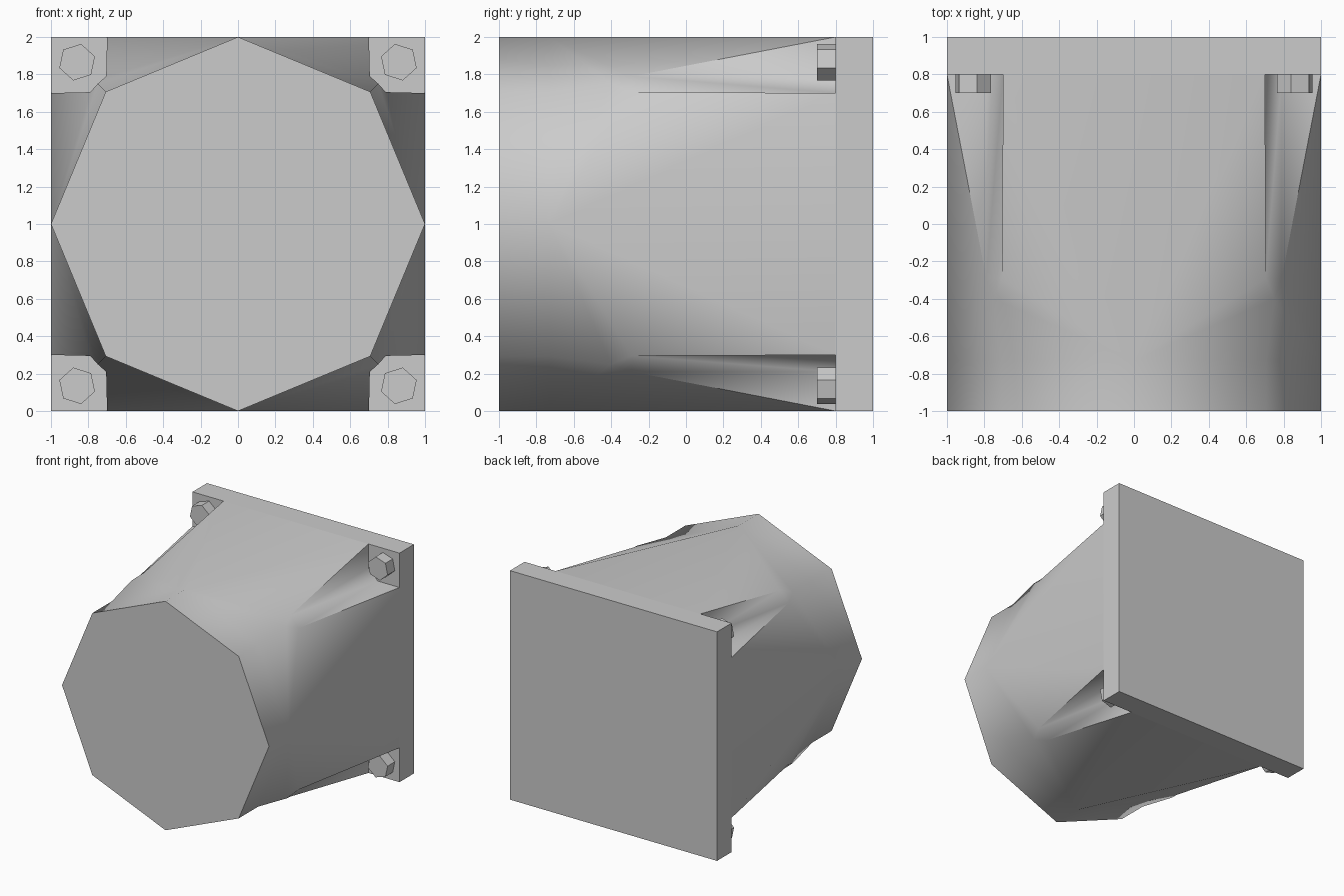
import bpy, bmesh, math
from mathutils import Matrix

if "Cube" in bpy.data.objects:
    bpy.data.objects.remove(bpy.data.objects["Cube"])


def finish(bm, name, smooth=None):
    bmesh.ops.recalc_face_normals(bm, faces=bm.faces)
    me = bpy.data.meshes.new(name)
    bm.to_mesh(me)
    bm.free()
    ob = bpy.data.objects.new(name, me)
    bpy.context.collection.objects.link(ob)
    if smooth:
        bpy.ops.object.select_all(action='DESELECT')
        bpy.context.view_layer.objects.active = ob
        ob.select_set(True)
        bpy.ops.object.shade_smooth_by_angle(angle=math.radians(smooth))
    return ob


# Housing: one quarter (octagonal nose, taper, bolt pocket) repeated around y
R = math.sqrt(0.5)
POINTS = {
    'F0': (0, -1, 1), 'F1': (R, -1, R), 'F2': (1, -1, 0),
    'O0': (0, -.73, 1), 'O1': (R, -.73, R), 'O2': (1, -.73, 0),
    'T': (.75, -.4, .75), 'P': (.705, -.29, .79), 'p': (.79, -.29, .705),
    'Q': (.7, .8, 1), 'q': (1, .8, .7), 'C': (.7, .8, .79), 'c': (.79, .8, .7),
    'L': (-.7, .8, 1),
}
FACES = [
    'F0 F1 O1 O0', 'F1 F2 O2 O1',            # nose sides
    'O0 O1 T', 'O1 O2 T', 'O0 T P', 'T O2 p',  # taper
    'O0 P Q', 'O2 p q', 'O0 Q L',            # long flanks
    'T P p', 'P Q C', 'p c q', 'P C c p',    # bolt pocket
]
bm = bmesh.new()
for k in range(4):
    turn = Matrix.Translation((0, 0, 1)) @ Matrix.Rotation(k * math.pi / 2, 4, 'Y')
    v = {n: bm.verts.new(turn @ Matrix.Translation(p).translation) for n, p in POINTS.items()}
    for f in FACES:
        bm.faces.new([v[n] for n in f.split()])
bmesh.ops.remove_doubles(bm, verts=bm.verts, dist=1e-4)
rim = [e for e in bm.edges if e.is_boundary and all(w.co.y < -.99 for w in e.verts)]
bmesh.ops.contextual_create(bm, geom=rim)
finish(bm, 'housing', 50)

# Mounting plate
bm = bmesh.new()
bmesh.ops.create_cube(bm, size=1, matrix=Matrix.Translation((0, .9, 1)) @ Matrix.Diagonal((2, .2, 2, 1)))
finish(bm, 'mounting_plate')

# Hexagonal bolt heads in the corner pockets
for sx in (-1, 1):
    for sz in (-1, 1):
        bm = bmesh.new()
        twist = math.radians(-18 * sx * sz)
        # vertices wound in the xz plane
        ring = [bm.verts.new((sx * .86 + .1 * math.cos(twist + i * math.pi / 3), .7,
                              1 + sz * .865 + .1 * math.sin(twist + i * math.pi / 3))) for i in range(6)]
        face = bm.faces.new(ring)
        ext = bmesh.ops.extrude_face_region(bm, geom=[face], use_keep_orig=True)
        bmesh.ops.translate(bm, vec=(0, .12, 0),
                            verts=[g for g in ext['geom'] if isinstance(g, bmesh.types.BMVert)])
        finish(bm, 'bolt_head')
